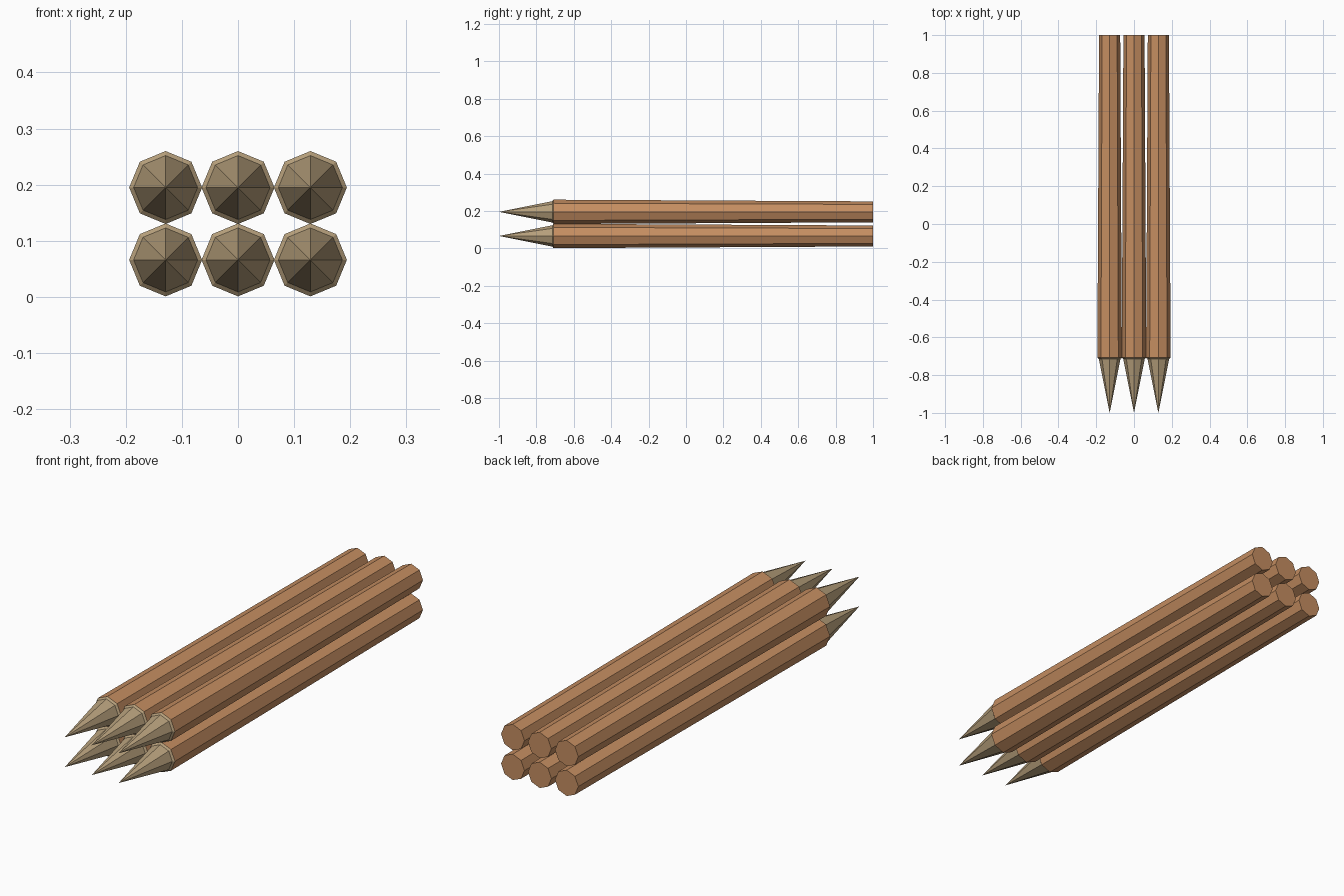
import bpy, bmesh, math

if "Cube" in bpy.data.objects:
    bpy.data.objects.remove(bpy.data.objects["Cube"])

def material(name, rgb):
    m = bpy.data.materials.new(name)
    m.diffuse_color = (*rgb, 1)
    m.use_nodes = True
    m.node_tree.nodes["Principled BSDF"].inputs["Base Color"].default_value = m.diffuse_color
    return m

bark = material("brown_wood", (0.56, 0.27, 0.12))
cut_wood = material("pale_cut_wood", (0.47, 0.35, 0.20))

# Lengthwise profile of a stake: (y, radius); the last ring is the blunt back end
PROFILE = [(-0.715, 0.057), (-0.708, 0.065), (1.0, 0.056)]
SIDES = 8

def stake(name, x, z):
    bm = bmesh.new()
    rings = []
    for y, r in PROFILE:
        rings.append([bm.verts.new((r * math.cos(2 * math.pi * i / SIDES), y,
                                    r * math.sin(2 * math.pi * i / SIDES)))
                      for i in range(SIDES)])
    tip = bm.verts.new((0, -1, 0))
    for i in range(SIDES):
        j = (i + 1) % SIDES
        # sharpened point, chamfer behind it, then the shaft
        bm.faces.new((tip, rings[0][j], rings[0][i])).material_index = 1
        bm.faces.new((rings[0][i], rings[0][j], rings[1][j], rings[1][i])).material_index = 1
        bm.faces.new((rings[1][i], rings[1][j], rings[2][j], rings[2][i]))
    bm.faces.new(rings[2])
    bmesh.ops.recalc_face_normals(bm, faces=bm.faces)
    mesh = bpy.data.meshes.new(name)
    bm.to_mesh(mesh)
    bm.free()
    mesh.materials.append(bark)
    mesh.materials.append(cut_wood)
    ob = bpy.data.objects.new(name, mesh)
    ob.location = (x, 0, z)
    bpy.context.collection.objects.link(ob)

# Two layers of three stakes
for layer, z in (("lower", 0.066), ("upper", 0.195)):
    for side, x in (("left", -0.129), ("middle", 0.0), ("right", 0.129)):
        stake(f"{layer}_{side}_stake", x, z)
